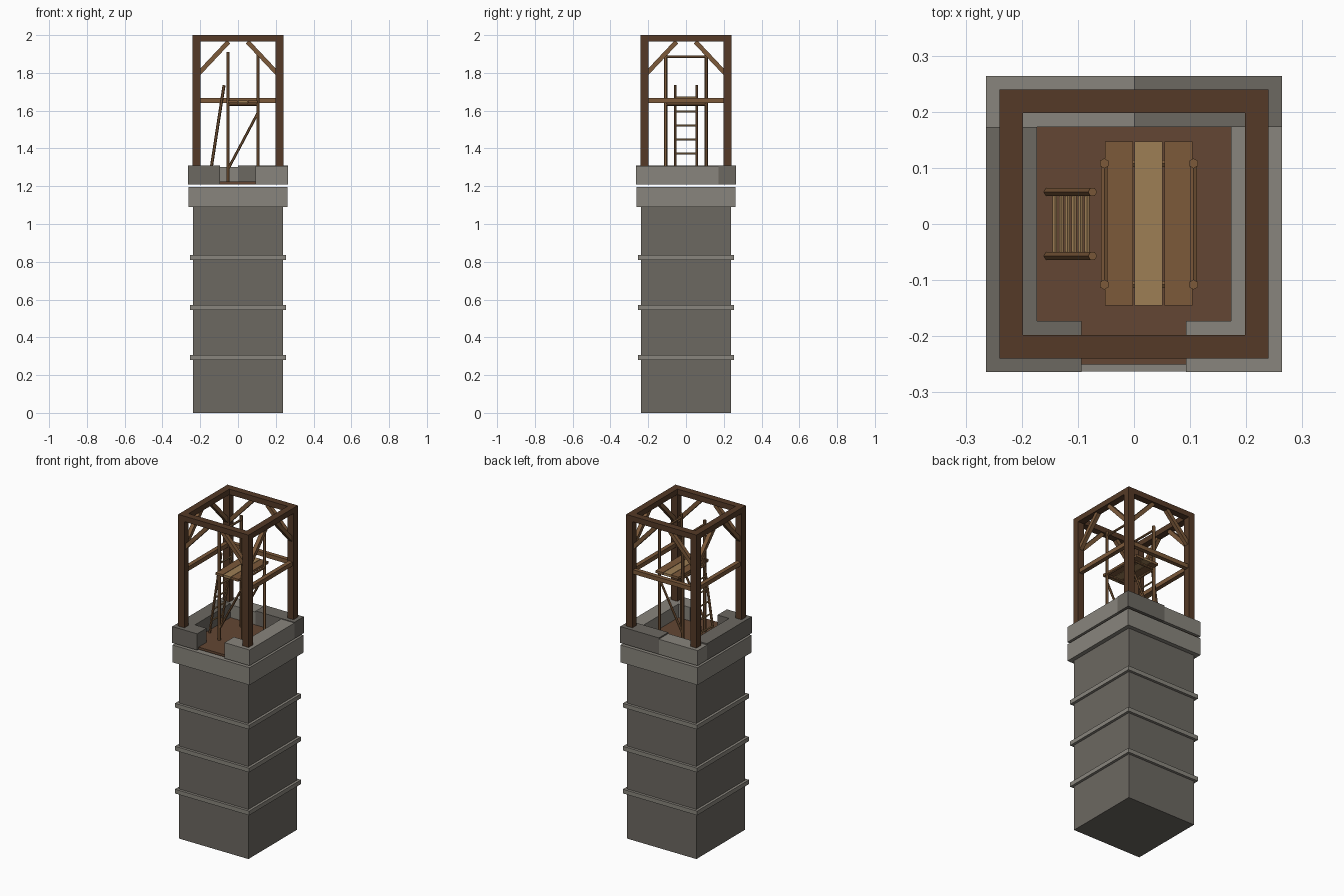
import bpy
from mathutils import Vector

if "Cube" in bpy.data.objects:
    bpy.data.objects.remove(bpy.data.objects["Cube"])


def material(name, rgb):
    m = bpy.data.materials.new(name)
    m.diffuse_color = (*rgb, 1)
    m.use_nodes = True
    m.node_tree.nodes["Principled BSDF"].inputs["Base Color"].default_value = m.diffuse_color
    return m


STONE = material("stone", (0.15, 0.138, 0.12))
PALE = material("pale_stone", (0.25, 0.235, 0.205))
TIMBER = material("dark_timber", (0.09, 0.042, 0.02))
FLOOR = material("floor_wood", (0.125, 0.062, 0.033))
WOOD = material("wood", (0.2, 0.1, 0.042))
LIGHT = material("light_wood", (0.34, 0.21, 0.09))


def box(name, lo, hi, mat):
    """Box between two opposite corners."""
    lo, hi = Vector(lo), Vector(hi)
    bpy.ops.mesh.primitive_cube_add(size=1, location=(lo + hi) / 2)
    o = bpy.context.object
    o.name = name
    o.scale = hi - lo
    o.data.materials.append(mat)
    return o


def bar(name, a, b, mat, width=None, radius=0.008, sides=6):
    """Square beam (width) or round pole (radius) running from a to b."""
    a, b = Vector(a), Vector(b)
    d = b - a
    if width:
        bpy.ops.mesh.primitive_cube_add(size=1, location=(a + b) / 2)
        bpy.context.object.scale = (width, width, d.length)
    else:
        bpy.ops.mesh.primitive_cylinder_add(vertices=sides, radius=radius,
                                            depth=d.length, location=(a + b) / 2)
    o = bpy.context.object
    o.name = name
    o.rotation_euler = d.to_track_quat('Z', 'Y').to_euler()
    o.data.materials.append(mat)
    return o


# Stone shaft, string courses and cap
box("shaft", (-0.237, -0.237, 0), (0.237, 0.237, 1.1), STONE)
for i, z in enumerate((0.28, 0.545, 0.81)):
    box(f"string_course_{i}", (-0.253, -0.253, z), (0.253, 0.253, z + 0.026), PALE)
box("cap", (-0.263, -0.263, 1.09), (0.263, 0.263, 1.197), PALE)

# Deck and parapet with an opening at the front
P, Q, Z = 0.264, 0.173, 1.21
box("deck", (-0.25, -0.25, Z), (0.25, 0.25, 1.224), FLOOR)
box("parapet_left", (-P, -Q, Z), (-Q, Q, 1.311), STONE)
box("parapet_right", (Q, -Q, Z), (P, Q, 1.307), PALE)
box("parapet_back_left", (-P, Q, Z), (0, P, 1.303), PALE)
box("parapet_back_right", (0, Q, Z), (P, P, 1.311), STONE)
box("parapet_front_left", (-P, -P, Z), (-0.094, -Q, 1.311), STONE)
box("parapet_front_right", (0.093, -P, Z), (P, -Q, 1.307), PALE)

# Timber frame: posts, top beams, rails on three sides
A, B, C = 0.198, 0.24, 0.219
for sx in (-1, 1):
    for sy in (-1, 1):
        box("post", (sx * C - 0.021, sy * C - 0.021, 1.3),
            (sx * C + 0.021, sy * C + 0.021, 1.97), TIMBER)
for s in (-1, 1):
    box("top_beam_x", (-B, s * C - 0.021, 1.966), (B, s * C + 0.021, 2.0), TIMBER)
    box("top_beam_y", (s * C - 0.021, -A, 1.966), (s * C + 0.021, A, 2.0), TIMBER)
    box("side_rail", (s * C - 0.013, -A, 1.64), (s * C + 0.013, A, 1.666), WOOD)
box("back_rail", (-A, C - 0.013, 1.64), (A, C + 0.013, 1.666), WOOD)

# Knee braces at the top of each face
for s in (-1, 1):
    for t in (-1, 1):
        bar("knee_brace_x", (t * 0.205, s * C, 1.8), (t * 0.05, s * C, 1.965), WOOD, width=0.024)
        bar("knee_brace_y", (s * C, t * 0.205, 1.8), (s * C, t * 0.05, 1.965), WOOD, width=0.024)

# Scaffold: poles, ledgers, guard rails, diagonals
XL, XR, Y = -0.053, 0.106, 0.108
for x in (XL, XR):
    for y in (-Y, Y):
        bar("scaffold_pole", (x, y, 1.22), (x, y, 1.91), WOOD, radius=0.009)
    bar("scaffold_ledger_y", (x, -Y, 1.633), (x, Y, 1.633), WOOD, radius=0.007)
    bar("guard_rail", (x, -Y, 1.885), (x, Y, 1.885), WOOD, radius=0.007)
for y in (-Y, Y):
    bar("scaffold_ledger_x", (XL, y, 1.633), (XR, y, 1.633), WOOD, radius=0.007)
    bar("scaffold_diagonal", (XL, y, 1.29), (XR, y, 1.59), WOOD, radius=0.007)

# Platform planks
for i, mat in enumerate((WOOD, LIGHT, WOOD)):
    x = -0.052 + i * 0.053
    box(f"plank_{i}", (x, -0.145, 1.64), (x + 0.05, 0.147, 1.655), mat)

# Leaning ladder
def ladder_x(z):
    return -0.153 + 0.155 * (z - 1.224)


for y in (-0.057, 0.057):
    bar("ladder_rail", (ladder_x(1.224), y, 1.224), (ladder_x(1.735), y, 1.735), WOOD, radius=0.008)
for i in range(6):
    z = 1.3 + i * 0.074
    bar("ladder_rung", (ladder_x(z), -0.057, z), (ladder_x(z), 0.057, z), LIGHT, radius=0.005)
